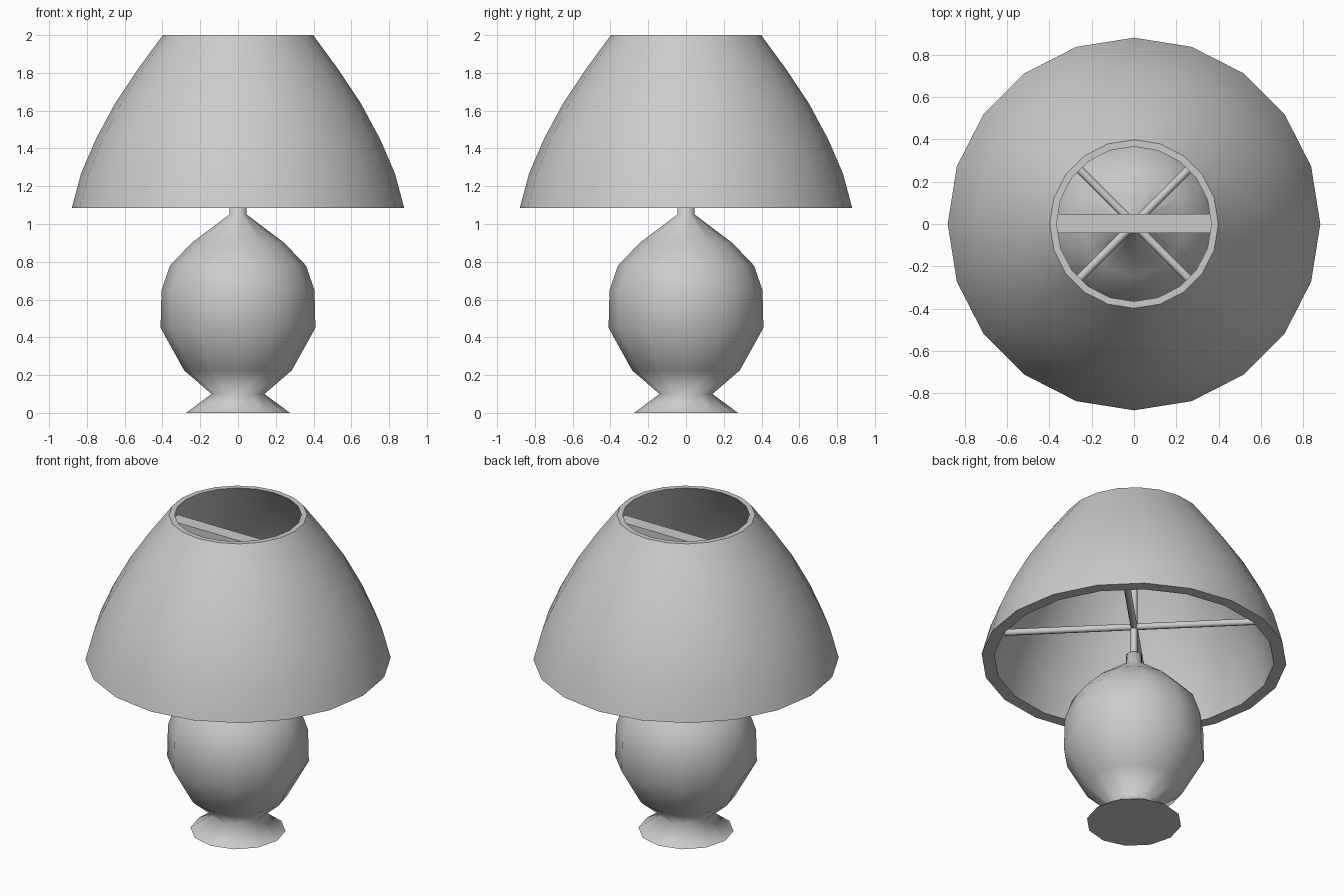
import bpy, bmesh, math
from mathutils import Vector

if "Cube" in bpy.data.objects:
    bpy.data.objects.remove(bpy.data.objects["Cube"])


def finish(bm, name, angle=None):
    bmesh.ops.recalc_face_normals(bm, faces=bm.faces[:])
    mesh = bpy.data.meshes.new(name)
    bm.to_mesh(mesh)
    bm.free()
    ob = bpy.data.objects.new(name, mesh)
    bpy.context.collection.objects.link(ob)
    if angle:
        bpy.ops.object.select_all(action='DESELECT')
        ob.select_set(True)
        bpy.context.view_layer.objects.active = ob
        bpy.ops.object.shade_smooth_by_angle(angle=math.radians(angle))
    return ob


def lathe(name, profile, sides, angle, closed=False):
    """Revolve (radius, z) points about z; cap both ends unless closed."""
    bm = bmesh.new()
    rings = []
    for r, z in profile:
        rings.append([bm.verts.new((r * math.cos(math.tau * k / sides),
                                    r * math.sin(math.tau * k / sides), z))
                      for k in range(sides)])
    pairs = list(zip(rings, rings[1:]))
    if closed:
        pairs.append((rings[-1], rings[0]))
    else:
        bm.faces.new(rings[0])
        bm.faces.new(rings[-1])
    for a, b in pairs:
        for k in range(sides):
            n = (k + 1) % sides
            bm.faces.new((a[k], a[n], b[n], b[k]))
    return finish(bm, name, angle)


def rod(name, start, end, radius, sides=8):
    """Thin straight rod between two points."""
    a, b = Vector(start), Vector(end)
    bm = bmesh.new()
    bmesh.ops.create_cone(bm, cap_ends=True, segments=sides, radius1=radius,
                          radius2=radius, depth=(b - a).length)
    ob = finish(bm, name, 50)
    ob.location = (a + b) / 2
    ob.rotation_mode = 'QUATERNION'
    ob.rotation_quaternion = (b - a).to_track_quat('Z', 'Y')
    return ob


# Vase-shaped body with flared foot and short neck
lathe("lamp_body", [(0.275, 0), (0.14, 0.10), (0.285, 0.225), (0.41, 0.45),
                    (0.405, 0.65), (0.36, 0.78), (0.245, 0.90),
                    (0.046, 1.05), (0.046, 1.11)], 12, 110)

# Thick-walled curved shade, open at both ends
outer = [(0.88, 1.085), (0.83, 1.27), (0.752, 1.45), (0.65, 1.64),
         (0.53, 1.82), (0.398, 2.0)]
inner = [(r * 0.918, z) for r, z in reversed(outer)]
lathe("lamp_shade", outer + inner, 20, 40, closed=True)

# Central stem up to the crossbar
rod("stem", (0, 0, 1.10), (0, 0, 1.80), 0.02)

# Two diagonal support rods
d = 0.77 * math.sqrt(0.5)
for name, s in (("support_rod_a", 1), ("support_rod_b", -1)):
    rod(name, (-d, -d * s, 1.30), (d, d * s, 1.30), 0.02)

# Square crossbar near the top of the shade
bm = bmesh.new()
bmesh.ops.create_cube(bm, size=1)
bmesh.ops.scale(bm, vec=(0.94, 0.09, 0.09), verts=bm.verts)
bmesh.ops.translate(bm, vec=(0, 0.003, 1.815), verts=bm.verts)
finish(bm, "crossbar")
